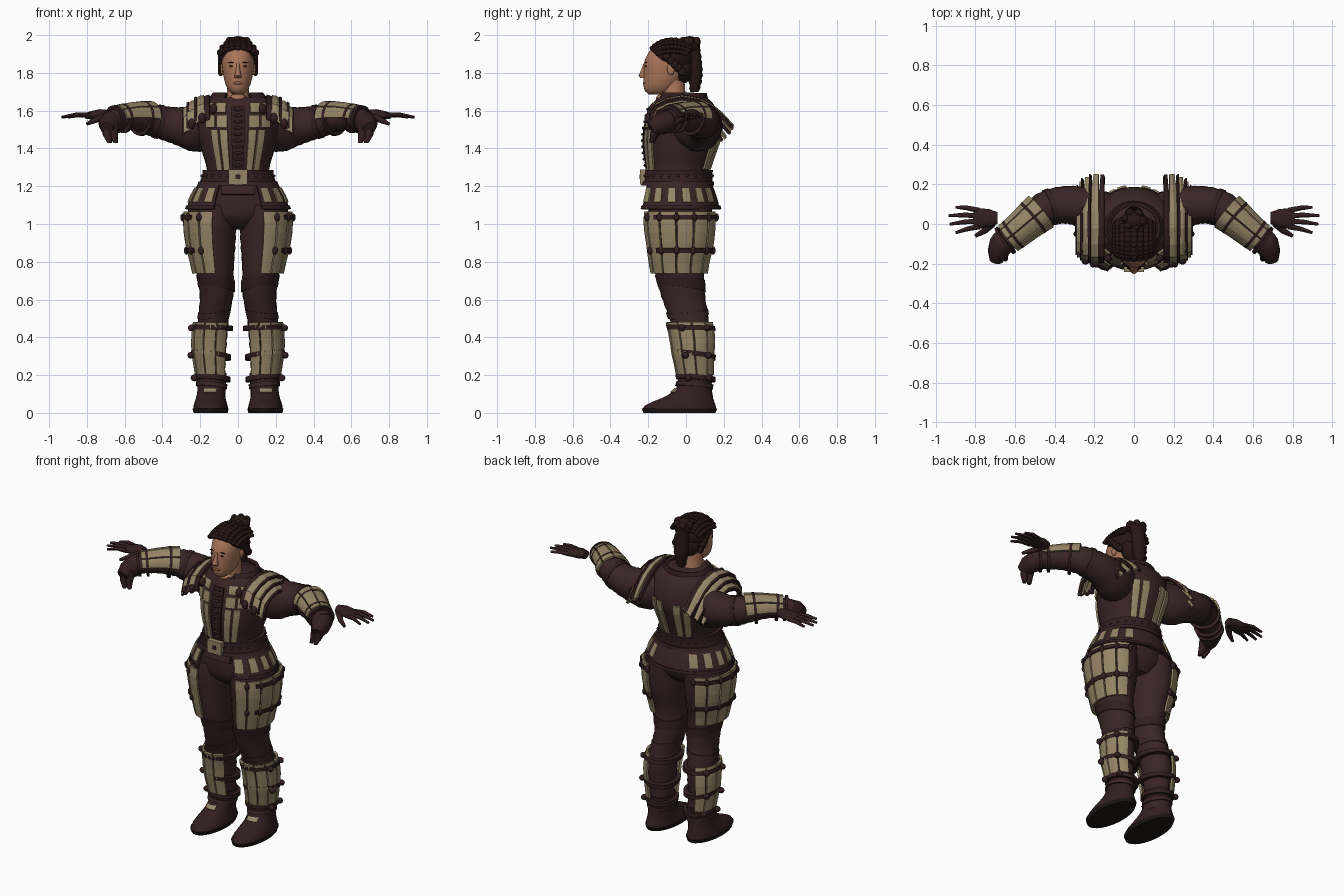
import bpy, bmesh, math
from mathutils import Vector, Matrix

cube = bpy.data.objects.get("Cube")
if cube:
    bpy.data.objects.remove(cube)


def material(name, r, g, b):
    m = bpy.data.materials.new(name)
    m.use_nodes = True
    m.diffuse_color = (r, g, b, 1)
    bsdf = m.node_tree.nodes["Principled BSDF"]
    bsdf.inputs["Base Color"].default_value = (r, g, b, 1)
    bsdf.inputs["Roughness"].default_value = 0.8
    return m


CLOTH = material("dark brown cloth", .042, .018, .019)
LEATHER = material("darker leather", .032, .013, .014)
TAN = material("tan plate", .30, .235, .13)
SKIN = material("skin", .40, .18, .10)
LIP = material("lip", .28, .10, .065)
HAIR = material("dark hair", .020, .008, .007)
SOLE = material("black sole", .012, .007, .007)


def finish(name, bm, mat, mirror=False, thick=0, smooth=True):
    """Turn a bmesh into an object with optional thickness and mirror."""
    bmesh.ops.recalc_face_normals(bm, faces=bm.faces)
    mesh = bpy.data.meshes.new(name)
    bm.to_mesh(mesh)
    bm.free()
    mesh.materials.append(mat)
    ob = bpy.data.objects.new(name, mesh)
    bpy.context.collection.objects.link(ob)
    if smooth and not thick:
        bpy.ops.object.select_all(action='DESELECT')
        ob.select_set(True)
        bpy.context.view_layer.objects.active = ob
        bpy.ops.object.shade_smooth_by_angle(angle=math.radians(45))
    if thick:
        mod = ob.modifiers.new("thickness", 'SOLIDIFY')
        mod.thickness, mod.offset = thick, 0
    if mirror:
        ob.modifiers.new("mirror", 'MIRROR').use_mirror_merge = False
    return ob


def sample(rings, v, key=2):
    """Smoothly interpolate the ring list at value v of one component."""
    n = len(rings)
    i = max([k for k in range(n - 1) if rings[k][key] <= v] or [0])
    p1, p2 = Vector(rings[i]), Vector(rings[i + 1])
    p0, p3 = Vector(rings[max(i - 1, 0)]), Vector(rings[min(i + 2, n - 1)])
    h = p2[key] - p1[key]
    t = (v - p1[key]) / h
    m1, m2 = (p2 - p0) * h / (p2[key] - p0[key]), (p3 - p1) * h / (p3[key] - p1[key])
    return ((2*t**3 - 3*t*t + 1) * p1 + (t**3 - 2*t*t + t) * m1
            + (3*t*t - 2*t**3) * p2 + (t**3 - t*t) * m2)


def section(rings, lo, hi, grow=0, n=4, key=2, folds=0):
    """Resample part of a body, grown outwards, with optional cloth folds."""
    out = []
    for i in range(n + 1):
        r = sample(rings, lo + (hi - lo) * i / n, key)
        g = grow + folds * (i % 2)
        out.append((r[0], r[1], r[2], r[3] + g, r[4] + g))
    return out


def loft(name, rings, mat, a0=0, a1=360, panels=1, gap=4, seg=24, thick=0,
         tilt=0, limb=False, mirror=False):
    """Skin elliptical rings (x, y, z, radius, radius); arcs become plates."""
    bm = bmesh.new()
    closed = a1 - a0 >= 360
    step = (a1 - a0) / panels
    for p in range(panels):
        lo, hi = a0 + p * step, a0 + (p + 1) * step
        if not closed:
            lo, hi = lo + gap / 2, hi - gap / 2
        rows = []
        for i, r in enumerate(rings):
            e1, e2 = Vector((1, 0, 0)), Vector((0, 1, 0))
            if limb:
                d = Vector(rings[min(i + 1, len(rings) - 1)][:3]) - Vector(rings[max(i - 1, 0)][:3])
                e1 = Vector((-d.y, d.x, 0)).normalized()
                e2 = d.cross(e1).normalized()
            row = []
            for j in range(seg if closed else seg + 1):
                a = math.radians(lo + (hi - lo) * j / seg)
                co = Vector(r[:3]) + e1 * r[3] * math.cos(a) + e2 * r[4] * math.sin(a)
                co.z += tilt * math.cos(a + .8)
                row.append(bm.verts.new(co))
            rows.append(row)
        for u, w in zip(rows, rows[1:]):
            for j in range(seg):
                k = (j + 1) % len(u)
                bm.faces.new((u[j], u[k], w[k], w[j]))
        if closed:
            bm.faces.new(rows[0])
            bm.faces.new(rows[-1])
    return finish(name, bm, mat, mirror, thick)


def blobs(name, places, size, mat, mirror=False, box=False, rot=0):
    """Ellipsoids or boxes of one size at several places."""
    bm = bmesh.new()
    for p in places:
        m = Matrix.Translation(p) @ Matrix.Rotation(rot, 4, 'X') @ Matrix.Diagonal((*size, 1))
        if box:
            bmesh.ops.create_cube(bm, size=2, matrix=m)
        else:
            bmesh.ops.create_uvsphere(bm, u_segments=16, v_segments=10, radius=1, matrix=m)
    return finish(name, bm, mat, mirror)


def on_ring(rings, z, angle, grow=0):
    r, a = sample(rings, z), math.radians(angle)
    return (r[0] + (r[3] + grow) * math.cos(a), r[1] + (r[4] + grow) * math.sin(a), z)


# Jacket body
TORSO = [(0, -.045, 1.18, .195, .165), (0, -.04, 1.28, .165, .16), (0, -.03, 1.38, .19, .183),
         (0, -.015, 1.48, .213, .2), (0, -.01, 1.56, .215, .19), (0, -.015, 1.63, .2, .165),
         (0, -.02, 1.67, .16, .13)]
loft("jacket_body", section(TORSO, 1.18, 1.67, n=18), CLOTH, seg=40)
for lo, hi, a, b, n in ((1.285, 1.5, 283, 311, 2), (1.51, 1.575, 283, 320, 2), (1.59, 1.64, 286, 325, 2)):
    loft("chest_plates", section(TORSO, lo, hi, .008), TAN, a, b, n, 3, 4, .01, mirror=True)
loft("back_plates", section(TORSO, 1.29, 1.51, .007), TAN, 50, 82, 2, 4, 4, .01, mirror=True)
loft("front_placket", section(TORSO, 1.29, 1.62, .008, 8), LEATHER, 261, 279, 1, 0, 4, .012)
blobs("lacing", [on_ring(TORSO, 1.31 + .033 * i, 270, .014) for i in range(10)], (.026, .008, .008), LEATHER)
loft("collar", [(0, -.02, 1.63, .155, .13), (0, -.02, 1.67, .14, .125), (0, -.015, 1.69, .125, .115)],
     LEATHER, -62, 242, 1, 0, 32, .02)
blobs("throat", [(0, -.115, 1.664)], (.045, .045, .026), SKIN)

# Belt, buckle and studs
loft("belt", section(TORSO, 1.215, 1.285, .022, 3), LEATHER, seg=40)
loft("belt_lower_edge", section(TORSO, 1.205, 1.225, .03, 1), CLOTH, seg=40)
blobs("belt_studs", [on_ring(TORSO, 1.255, a, .022) for a in range(0, 360, 15) if a != 270], (.008,) * 3, CLOTH)
blobs("buckle_plate", [(0, -.228, 1.248)], (.05, .015, .04), TAN, box=True)
blobs("buckle_tongue", [(0, -.24, 1.25)], (.012, .006, .012), LEATHER, box=True)

# Flared skirt with plates
SKIRT = [(0, -.04, 1.07, .27, .215), (0, -.04, 1.14, .245, .198), (0, -.045, 1.23, .195, .17)]
loft("skirt", section(SKIRT, 1.08, 1.22), CLOTH, -62, 242, 1, 0, 40, .012)
loft("skirt_plates", section(SKIRT, 1.115, 1.192, .009), TAN, -64, 66, 6, 10, 4, .01, mirror=True)
loft("skirt_hem", section(SKIRT, 1.078, 1.096, .008, 1), LEATHER, -62, 242, 1, 0, 40, .012)
blobs("front_flap", [(0, -.2, 1.185)], (.09, .012, .03), CLOTH, box=True, rot=-.2)

# Trousers
loft("pelvis", section([(0, -.02, .97, .1, .1), (0, -.03, 1.03, .22, .155), (0, -.035, 1.12, .235, .165),
                        (0, -.04, 1.21, .19, .155)], .97, 1.21, n=8), CLOTH, seg=32)
LEG = [(.14, .05, .06, .07, .08), (.135, .05, .2, .066, .076), (.142, .04, .3, .076, .088),
       (.14, .035, .4, .081, .098), (.13, .015, .5, .08, .102), (.114, -.015, .62, .087, .115),
       (.122, -.035, .75, .098, .13), (.135, -.03, .9, .12, .157), (.138, -.032, 1.0, .128, .168),
       (.135, -.03, 1.1, .125, .165)]
loft("legs", section(LEG, .08, 1.1, n=40, folds=.003), CLOTH, seg=28, mirror=True)
loft("knee_wrap", section(LEG, .655, .715, .008, 2), LEATHER, tilt=.02, mirror=True)
loft("knee_fold", section(LEG, .51, .54, .006, 2), CLOTH, tilt=-.015, mirror=True)

# Thigh armour: long panels, straps and knots
loft("thigh_plates", section(LEG, .74, 1.065, .018, 6), TAN, -92, 80, 6, 3, 4, .014, mirror=True)
for z in (.86, 1.035):
    loft("thigh_strap", section(LEG, z - .012, z + .012, .026, 1), LEATHER, -45, 80, 1, 0, 16, .012, mirror=True)
    blobs("thigh_knots", [on_ring(LEG, z, -63 + 28.7 * i, .026) for i in range(6)], (.015, .015, .022),
          LEATHER, True)

# Shin armour
loft("shin_plates", section(LEG, .2, .48, .02, 5), TAN, -138, 75, 6, 3, 4, .014, mirror=True)
for z, t in ((.45, .004), (.305, .018), (.185, .012)):
    loft("shin_strap", section(LEG, z - .013, z + .013, .029, 1), LEATHER, tilt=t, mirror=True)
    blobs("shin_knots", [on_ring(LEG, z, -20, .036), on_ring(LEG, z, 40, .034)], (.02, .018, .018), LEATHER, True)

# Boots
BOOT = [(.145, -.035, .02, .092, .195), (.145, -.03, .04, .09, .187), (.145, -.008, .065, .082, .155),
        (.143, .02, .09, .076, .122), (.14, .043, .135, .074, .093), (.138, .05, .21, .078, .09)]
loft("boots", section(BOOT, .02, .21, n=10), LEATHER, seg=28, mirror=True)
loft("boot_soles", [(.145, -.035, 0, .09, .19), (.145, -.035, .022, .096, .2)], SOLE, seg=28, mirror=True)
loft("ankle_plate", section(BOOT, .108, .128, .005, 1), TAN, 250, 300, 1, 0, 6, .008, mirror=True)
loft("ankle_strap", section(BOOT, .135, .158, .008, 1), CLOTH, tilt=.012, mirror=True)

# Sleeves and forearm plates
ARM = [(.16, .04, 1.52, .12, .11), (.22, .07, 1.505, .112, .122), (.29, .092, 1.515, .098, .105),
       (.37, .095, 1.53, .092, .09), (.45, .075, 1.548, .085, .082), (.52, .022, 1.56, .074, .07),
       (.6, -.045, 1.56, .064, .058), (.68, -.105, 1.55, .058, .052)]
loft("sleeves", section(ARM, .16, .68, 0, 30, 0, .003), CLOTH, limb=True, mirror=True)
loft("forearm_plates", section(ARM, .47, .635, .014, 4, 0), TAN, 0, 180, 4, 4, 4, .012, limb=True, mirror=True)
for x in (.51, .61, .65):
    loft("forearm_strap", section(ARM, x - .006, x + .006, .021, 1, 0), LEATHER, limb=True, mirror=True)
loft("elbow_band", section(ARM, .41, .435, .006, 1, 0), LEATHER, limb=True, mirror=True)

# Glove cuffs with drooping ends
loft("glove_cuffs", [(.645, -.075, 1.55, .058, .056), (.67, -.105, 1.54, .064, .06),
                     (.688, -.145, 1.525, .052, .056), (.695, -.185, 1.505, .034, .036)],
     LEATHER, limb=True, mirror=True)
for x, y in ((.66, -.165), (.692, -.17)):
    loft("glove_tips", [(x - .012, y - .012, 1.43, .012, .012), (x, y, 1.47, .024, .022),
                        (x, y + .02, 1.54, .03, .03)], LEATHER, seg=10, mirror=True)

# Open hands
loft("palms", [(.69, .03, 1.58, .03, .024), (.73, .03, 1.58, .045, .028), (.78, .028, 1.575, .052, .022),
               (.81, .028, 1.572, .044, .014)], LEATHER, seg=16, limb=True, mirror=True)
for i, reach in enumerate((.9, .935, .93, .9)):
    y, tip = .068 - .027 * i, .085 - .043 * i
    loft("finger", [(.78, y, 1.575, .014, .014), ((.78 + reach) / 2, (y + tip) / 2 + .004, 1.578, .012, .012),
                    (reach, tip, 1.565, .007, .007)], LEATHER, seg=8, limb=True, mirror=True)
loft("thumb", [(.715, .005, 1.57, .022, .02), (.755, -.035, 1.55, .016, .016), (.8, -.06, 1.53, .009, .009)],
     LEATHER, seg=8, limb=True, mirror=True)

# Layered shoulder guards sweeping back to a point, with dark trims
ARCH = [(-.19, 1.55), (-.185, 1.58), (-.16, 1.63), (-.1, 1.66), (-.02, 1.675), (.06, 1.662),
        (.13, 1.63), (.19, 1.58), (.245, 1.52)]
for x, w, drop, shrink, mat in ((.15, .03, -.003, 1, LEATHER), (.178, .046, 0, 1.01, TAN),
                                (.217, .014, .006, 1.01, LEATHER), (.222, .042, .026, .95, TAN),
                                (.257, .014, .034, .93, LEATHER), (.255, .032, .055, .85, TAN),
                                (.28, .014, .075, .78, LEATHER)):
    bm = bmesh.new()
    rows = []
    for i, (y, z) in enumerate(ARCH):
        taper = w * (1 - .55 * max(0, i - 5) / 3)
        rows.append([bm.verts.new((x + dx, y * shrink, z - drop - dz))
                     for dx, dz in ((0, 0), (taper / 2, .004), (taper, w * .45))])
    for u, v in zip(rows, rows[1:]):
        for j in range(2):
            bm.faces.new((u[j], u[j + 1], v[j + 1], v[j]))
    finish("shoulder_guard", bm, mat, True, .016)
blobs("shoulder_ties", [(.13, -.175, 1.61), (.19, -.2, 1.56), (.245, -.185, 1.53)], (.02, .02, .028), LEATHER, True)

# Neck and head
loft("neck", [(0, -.05, 1.58, .085, .08), (0, -.065, 1.65, .06, .065), (0, -.07, 1.76, .056, .062)], SKIN)
HEAD = [(0, -.15, 1.685, .025, .045), (0, -.142, 1.705, .048, .076), (0, -.13, 1.74, .066, .095),
        (0, -.11, 1.8, .08, .114), (0, -.1, 1.86, .085, .12), (0, -.09, 1.92, .076, .1),
        (0, -.085, 1.95, .05, .07), (0, -.085, 1.965, .02, .03)]
loft("head", section(HEAD, 1.685, 1.965, n=16), SKIN, seg=32)
loft("nose", [(0, -.222, 1.772, .017, .016), (0, -.23, 1.785, .019, .022), (0, -.222, 1.815, .011, .016),
              (0, -.215, 1.85, .009, .01)], SKIN, seg=12)
blobs("ears", [(.084, -.08, 1.82)], (.01, .02, .032), SKIN, True)
blobs("eyes", [(.033, -.212, 1.835)], (.013, .005, .005), HAIR, True)
blobs("brows", [(.035, -.212, 1.856)], (.02, .006, .003), HAIR, True)
blobs("lips", [(0, -.22, 1.746)], (.025, .009, .009), LIP)

# Hair: cap, braids over the crown, bun and tail
blobs("hair_cap", [(0, -.075, 1.888)], (.1, .12, .088), HAIR, rot=-.28)
blobs("hair_nape", [(0, -.015, 1.82)], (.078, .055, .075), HAIR)
blobs("side_curls", [(.092, -.1 + .02 * i, 1.885 - .02 * i) for i in range(5)], (.015, .022, .022), HAIR, True)
for i in range(-4, 5):
    s, c = math.sin(i * .33), math.cos(i * .33)
    blobs("braid", [(.096 * s, -.07 - .118 * math.cos(a) * (.65 + .35 * c), 1.892 + .084 * c * math.sin(a))
                    for a in (.5 + .2 * k for k in range(11))], (.018, .019, .012), HAIR)
blobs("bun", [(0, .02, 1.945)], (.06, .055, .05), HAIR)
blobs("bun_twists", [(.045 * math.cos(a), .022 + .04 * math.sin(a), 1.965) for a in range(7)],
      (.022, .02, .026), HAIR)
loft("hair_tail", section([(0, .045, 1.70, .022, .022), (0, .05, 1.78, .04, .034), (0, .045, 1.86, .042, .036),
                           (0, .03, 1.94, .04, .04)], 1.70, 1.94, n=14, folds=.005), HAIR, seg=16)
